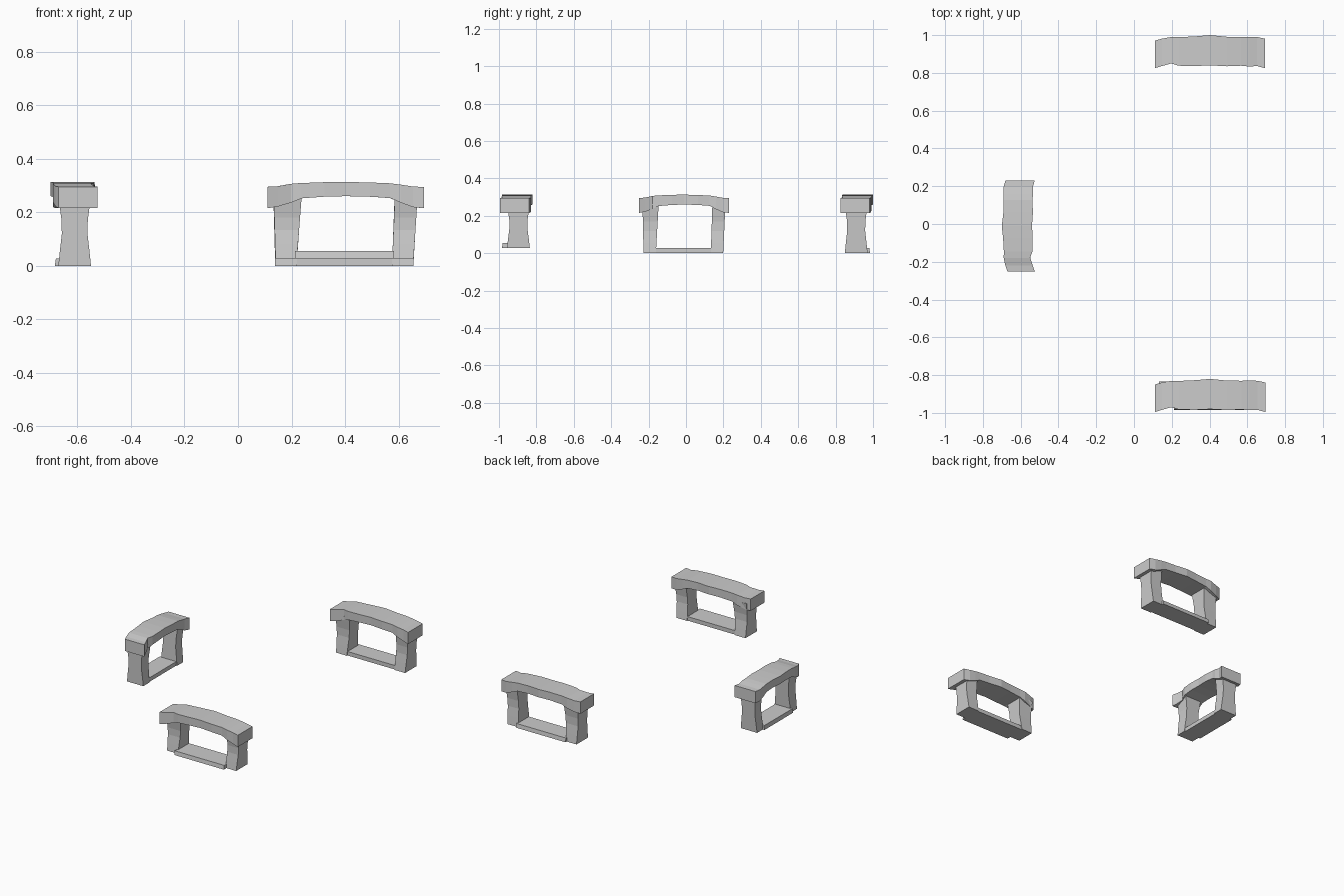
import bpy, bmesh
from mathutils import Matrix, Vector

if "Cube" in bpy.data.objects:
    bpy.data.objects.remove(bpy.data.objects["Cube"])


def loft(name, rings, place):
    """Skin a list of four-cornered rings and cap the ends."""
    bm = bmesh.new()
    rows = [[bm.verts.new(place @ Vector(p)) for p in ring] for ring in rings]
    for a, b in zip(rows, rows[1:]):
        for i in range(4):
            j = (i + 1) % 4
            bm.faces.new((a[i], a[j], b[j], b[i]))
    bm.faces.new(rows[0])
    bm.faces.new(rows[-1])
    bmesh.ops.recalc_face_normals(bm, faces=bm.faces)
    me = bpy.data.meshes.new(name)
    bm.to_mesh(me)
    bm.free()
    ob = bpy.data.objects.new(name, me)
    bpy.context.collection.objects.link(ob)
    return ob


# Lintel stations: along, inner depth, outer depth, underside, top
LINTEL = [
    (-.292, -.085, .060, .215, .295),
    (-.255, -.074, .071, .221, .297),
    (-.205, -.060, .080, .236, .306),
    (-.165, -.072, .079, .252, .309),
    (-.080, -.074, .083, .258, .312),
    (.000, -.070, .090, .260, .313),
    (.090, -.075, .081, .258, .311),
    (.165, -.072, .080, .253, .308),
    (.205, -.076, .081, .236, .303),
    (.250, -.074, .080, .219, .296),
    (.292, -.085, .071, .215, .294),
]
# Post stations: height fraction, half depth
POST = [(0, .061), (.22, .055), (.45, .048), (.65, .049), (.85, .056), (1, .061)]
POST_TOP = .262


def frame(tag, place, base, side, shift):
    # Worn arched lintel
    loft(tag + "_lintel",
         [[(u, a, zb), (u, b, zb), (u, b, zt), (u, a, zt)] for u, a, b, zb, zt in LINTEL], place)
    # Waisted posts: outer and inner edges at the foot, then at the top
    for name, o0, i0, o1, i1 in (("left", -.263, -.183, -.270, -.165),
                                 ("right", .253, .173, .268, .183)):
        rings = []
        for t, d in POST:
            z = base + t * (POST_TOP - base)
            o, i = o0 + t * (o1 - o0), i0 + t * (i1 - i0)
            rings.append([(o, shift - d, z), (i, shift - d, z),
                          (i, shift + d, z), (o, shift + d, z)])
        loft(f"{tag}_{name}_post", rings, place)
    # Sill, standing slightly proud on the outer side
    a, b = shift - side * .055, side * .074
    z0, z1 = base, base + .027
    loft(tag + "_sill",
         [[(u, a, z0), (u, b, z0), (u, b - side * .004, z1), (u, a, z1)] for u in (-.19, .18)], place)


frame("back_frame", Matrix.Translation((.402, .91, 0)), 0, 1, 0)
frame("front_frame", Matrix.Translation((.403, -.91, 0)), .028, -1, .014)
# Shorter frame, turned a quarter
frame("left_frame",
      Matrix.Translation((-.61, -.01, 0)) @ Matrix.Rotation(1.5707963, 4, 'Z')
      @ Matrix.Diagonal((.825, 1, 1, 1)), 0, 1, 0)
